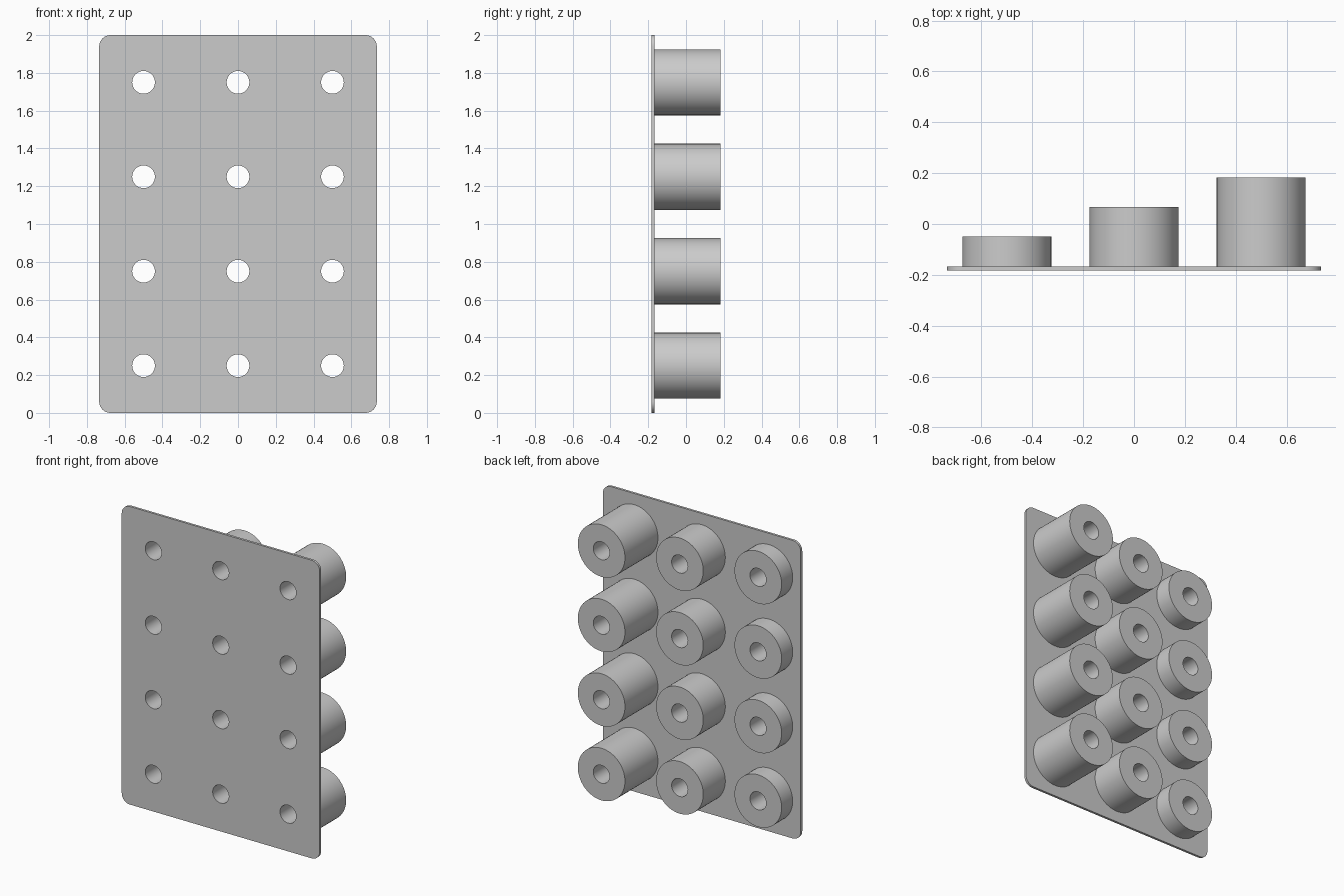
import bpy, bmesh
from math import cos, sin, pi

old = bpy.data.objects.get("Cube")
if old:
    bpy.data.objects.remove(old, do_unlink=True)

WIDTH, HEIGHT, CORNER = 1.47, 2.0, 0.06
FRONT, BACK = -0.183, -0.167          # plate faces
HOLE, BOSS = 0.06, 0.175              # radii
COLUMNS = {"short": (-0.5, -0.05), "medium": (0.0, 0.067), "tall": (0.5, 0.183)}
ROWS = [0.25, 0.75, 1.25, 1.75]

grey = bpy.data.materials.new("grey")
grey.use_nodes = True
colour = (0.6, 0.6, 0.6, 1)
grey.diffuse_color = colour
grey.node_tree.nodes["Principled BSDF"].inputs["Base Color"].default_value = colour


def circle(x, z, r, n=64):
    return [(x + r * cos(2 * pi * i / n), z + r * sin(2 * pi * i / n)) for i in range(n)]


def rounded_rectangle(w, h, r, steps=8):
    points = []
    for k, (sx, sz) in enumerate([(1, 1), (-1, 1), (-1, -1), (1, -1)]):
        for i in range(steps + 1):
            a = (k + i / steps) * pi / 2
            points.append((sx * (w / 2 - r) + r * cos(a), h / 2 + sz * (h / 2 - r) + r * sin(a)))
    return points


def extrude_profile(name, loops, y0, y1):
    """Fill the loops (inner ones become holes) and extrude from y0 to y1."""
    curve = bpy.data.curves.new(name, "CURVE")
    curve.dimensions = "2D"
    curve.fill_mode = "BOTH"
    curve.extrude = (y1 - y0) / 2
    for loop in loops:
        spline = curve.splines.new("POLY")
        spline.points.add(len(loop) - 1)
        for point, (x, z) in zip(spline.points, loop):
            point.co = (x, z, 0, 1)
        spline.use_cyclic_u = True
    obj = bpy.data.objects.new(name, curve)
    bpy.context.collection.objects.link(obj)
    obj.rotation_euler.x = pi / 2
    obj.location.y = (y0 + y1) / 2
    bpy.ops.object.select_all(action="DESELECT")
    obj.select_set(True)
    bpy.context.view_layer.objects.active = obj
    bpy.ops.object.convert(target="MESH")
    obj = bpy.context.object
    obj.name = name
    # weld the caps to the walls
    bm = bmesh.new()
    bm.from_mesh(obj.data)
    bmesh.ops.remove_doubles(bm, verts=bm.verts, dist=0.0001)
    bmesh.ops.recalc_face_normals(bm, faces=bm.faces)
    bm.to_mesh(obj.data)
    bm.free()
    obj.data.materials.clear()
    obj.data.materials.append(grey)
    bpy.ops.object.shade_smooth_by_angle(angle=pi / 6)


# Thin plate with a grid of through holes
holes = [circle(x, z, HOLE) for x, _ in COLUMNS.values() for z in ROWS]
extrude_profile("plate", [rounded_rectangle(WIDTH, HEIGHT, CORNER)] + holes, FRONT, BACK)

# Hollow bosses on the back, taller towards +x
for size, (x, end) in COLUMNS.items():
    for row, z in enumerate(ROWS, 1):
        extrude_profile(f"{size}_boss_{row}", [circle(x, z, BOSS), circle(x, z, HOLE)], BACK, end)
